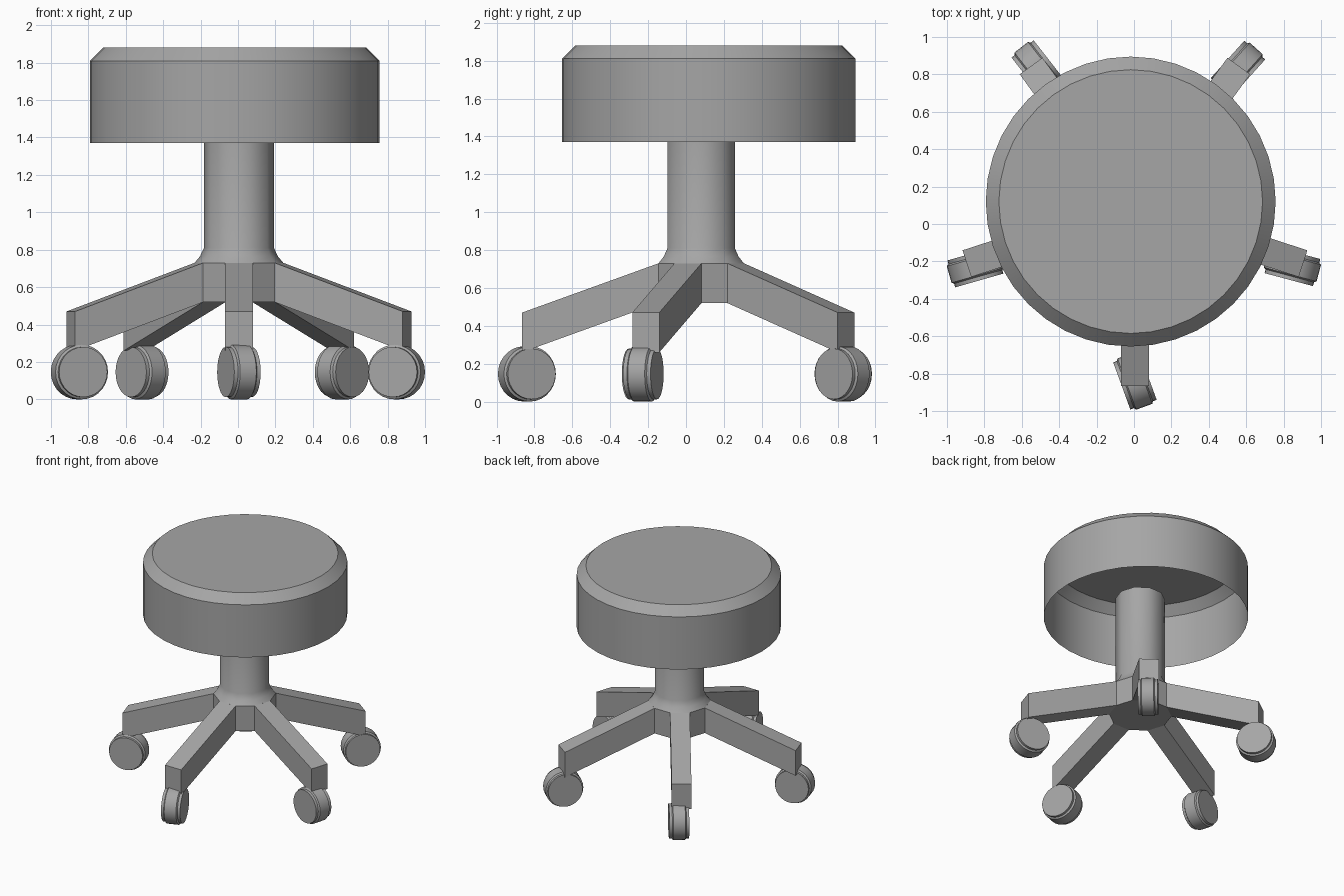
import bpy, bmesh, math
from mathutils import Matrix, Vector

if "Cube" in bpy.data.objects:
    bpy.data.objects.remove(bpy.data.objects["Cube"])

grey = bpy.data.materials.new("plain grey")
grey.use_nodes = True
COLOUR = (0.38, 0.38, 0.38, 1)
grey.diffuse_color = COLOUR
grey.node_tree.nodes["Principled BSDF"].inputs["Base Color"].default_value = COLOUR

HUB = Vector((0.005, 0.08, 0))
TURN = math.tau / 5


def finish(name, bm, matrix, smooth_angle=None):
    bmesh.ops.remove_doubles(bm, verts=bm.verts, dist=0.0001)
    bmesh.ops.recalc_face_normals(bm, faces=bm.faces)
    mesh = bpy.data.meshes.new(name)
    bm.to_mesh(mesh)
    bm.free()
    mesh.materials.append(grey)
    if smooth_angle:
        mesh.shade_smooth()
        mesh.set_sharp_from_angle(angle=math.radians(smooth_angle))
    obj = bpy.data.objects.new(name, mesh)
    obj.matrix_world = matrix
    bpy.context.collection.objects.link(obj)
    return obj


def lathe(name, profile, sides, matrix, smooth_angle=None):
    """Revolve (radius, height) points around local z."""
    bm = bmesh.new()
    verts = [bm.verts.new((r, 0, z)) for r, z in profile]
    edges = [bm.edges.new(pair) for pair in zip(verts, verts[1:])]
    bmesh.ops.spin(bm, geom=verts + edges, cent=(0, 0, 0), axis=(0, 0, 1),
                   angle=math.tau, steps=sides, use_duplicate=False)
    return finish(name, bm, matrix, smooth_angle)


def leg(name, angle):
    """Sloping bar with upright ends, running out from the hub along local x."""
    bm = bmesh.new()
    outline = [(0.225, 0.52), (0.945, 0.26), (0.945, 0.47), (0.225, 0.73)]
    side = bm.faces.new([bm.verts.new((x, -0.075, z)) for x, z in outline])
    out = bmesh.ops.extrude_face_region(bm, geom=[side])["geom"]
    moved = [v for v in out if isinstance(v, bmesh.types.BMVert)]
    bmesh.ops.translate(bm, verts=moved, vec=(0, 0.15, 0))
    finish(name, bm, Matrix.Translation(HUB) @ Matrix.Rotation(angle, 4, "Z"))


# Seat: a hollow cap with a chamfered rim
lathe("seat", [(0, 1.88), (0.705, 1.88), (0.775, 1.81), (0.775, 1.37)], 40,
      Matrix.Translation((-0.0175, 0.12, 0)), 30)

# Column flaring into the hub
at_hub = Matrix.Translation(HUB)
lathe("column", [(0.237, 0.73), (0.208, 0.765), (0.187, 0.81),
                 (0.187, 1.54), (0, 1.54)], 10, at_hub, 40)
lathe("hub", [(0.237, 0.73), (0.237, 0.52), (0, 0.52)], 10, at_hub)

# Legs and swivelled casters: name, caster centre, rolling direction
CASTERS = [("front", 0.005, -0.84, -70), ("front_left", 0.847, -0.225, -15),
           ("back_left", 0.556, 0.83, 48), ("back_right", -0.513, 0.83, 128),
           ("front_right", -0.848, -0.23, 196)]
half = [(0, 0.075), (0.134, 0.075), (0.134, 0.054), (0.146, 0.046)]
wheel = half + [(r, -z) for r, z in reversed(half)]

for i, (place, x, y, heading) in enumerate(CASTERS):
    leg(place + "_leg", -math.pi / 2 + i * TURN)
    pose = (Matrix.Translation((x, y, 0.146))
            @ Matrix.Rotation(math.radians(heading), 4, "Z")
            @ Matrix.Rotation(math.pi / 2, 4, "X"))
    lathe(place + "_caster", wheel, 28, pose, 30)
